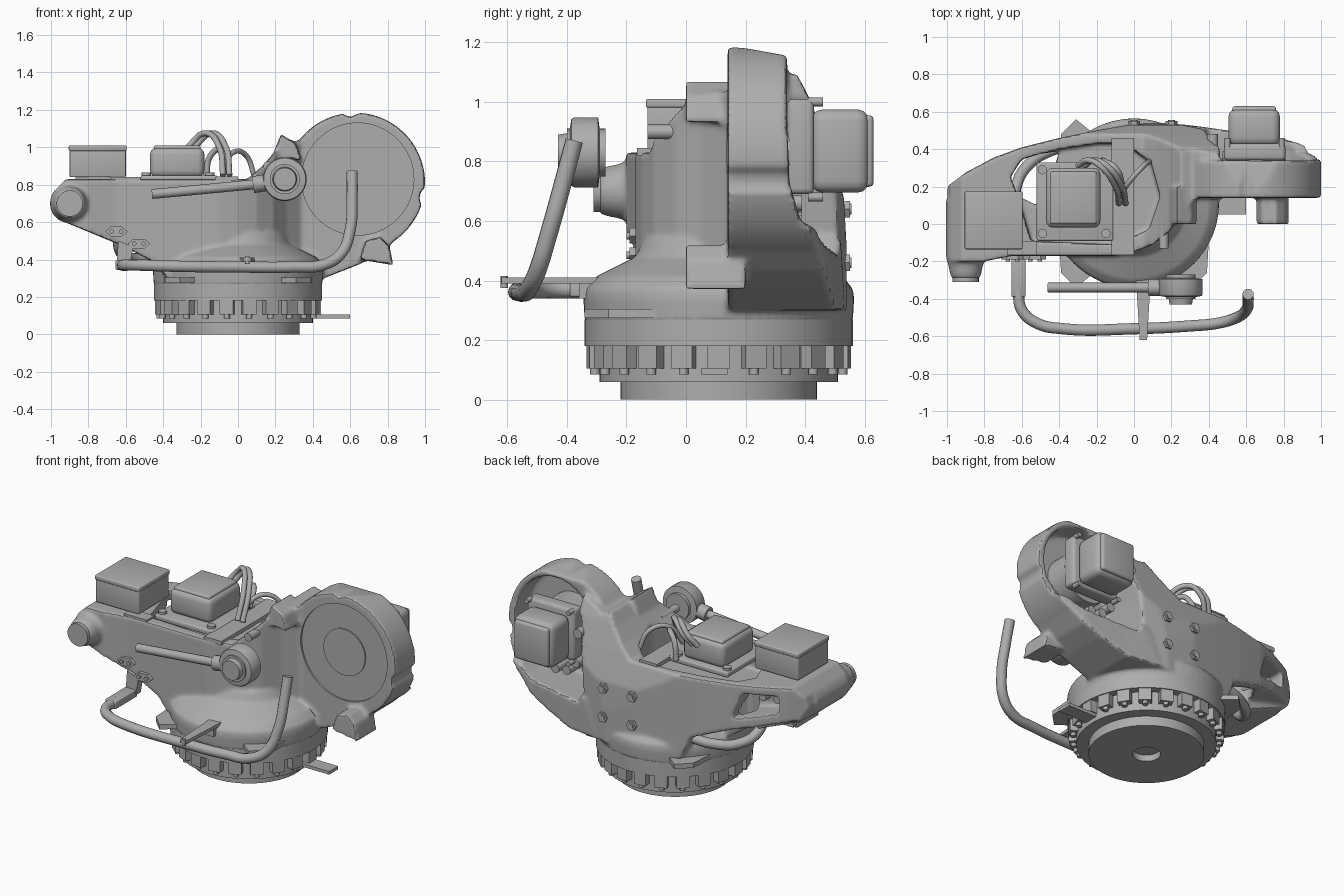
import bpy, bmesh, math
from mathutils import Matrix, Vector

if "Cube" in bpy.data.objects:
    bpy.data.objects.remove(bpy.data.objects["Cube"])

grey = bpy.data.materials.new("cast_grey")
grey.use_nodes = True
grey.diffuse_color = (0.42, 0.42, 0.42, 1)
grey.node_tree.nodes["Principled BSDF"].inputs["Base Color"].default_value = (0.42, 0.42, 0.42, 1)
Y_AXIS = Matrix.Rotation(-math.pi / 2, 4, 'X')   # turns +z into +y


def make(name, bm):
    bmesh.ops.remove_doubles(bm, verts=bm.verts, dist=1e-5)
    bmesh.ops.recalc_face_normals(bm, faces=bm.faces)
    me = bpy.data.meshes.new(name)
    bm.to_mesh(me)
    bm.free()
    me.materials.append(grey)
    ob = bpy.data.objects.new(name, me)
    bpy.context.collection.objects.link(ob)
    return ob


def prism(name, pts, lo, hi, axis):
    """Extrude a 2D outline along the given axis."""
    place = {'x': lambda p, d: (d, *p), 'y': lambda p, d: (p[0], d, p[1]),
             'z': lambda p, d: (*p, d)}[axis]
    bm = bmesh.new()
    a = [bm.verts.new(place(p, lo)) for p in pts]
    b = [bm.verts.new(place(p, hi)) for p in pts]
    bm.faces.new(a)
    bm.faces.new(b[::-1])
    for i in range(len(pts)):
        j = (i + 1) % len(pts)
        bm.faces.new((a[i], b[i], b[j], a[j]))
    return make(name, bm)


def lathe(name, profile, at, turn=Matrix(), n=64):
    """Revolve (radius, height) pairs."""
    bm = bmesh.new()
    vs = [bm.verts.new((r, 0, h)) for r, h in profile]
    es = [bm.edges.new(e) for e in zip(vs, vs[1:])]
    bmesh.ops.spin(bm, geom=vs + es, cent=(0, 0, 0), axis=(0, 0, 1),
                   angle=2 * math.pi, steps=n)
    bm.transform(Matrix.Translation(at) @ turn)
    return make(name, bm)


def rod(name, at, r, length, turn=Matrix(), n=32):
    return lathe(name, [(0, 0), (r, 0), (r, length), (0, length)], at, turn, n)


def box(name, lo, hi, bevel=0.0, turn=Matrix()):
    bm = bmesh.new()
    lo, hi = Vector(lo), Vector(hi)
    bmesh.ops.create_cube(bm, size=1)
    bm.transform(Matrix.Translation((lo + hi) / 2) @ turn @ Matrix.Diagonal((*(hi - lo), 1)))
    if bevel:
        bmesh.ops.bevel(bm, geom=bm.edges[:], offset=bevel, segments=3, profile=0.5, affect='EDGES')
    return make(name, bm)


def apply(ob, mod):
    with bpy.context.temp_override(object=ob, active_object=ob, selected_objects=[ob]):
        bpy.ops.object.modifier_apply(modifier=mod.name)


def boolean(ob, op, *tools):
    for t in tools:
        m = ob.modifiers.new("cut", 'BOOLEAN')
        m.operation, m.object, m.solver = op, t, 'EXACT'
        apply(ob, m)
        bpy.data.objects.remove(t)


def tube(name, pts, r):
    cu = bpy.data.curves.new(name, 'CURVE')
    cu.dimensions, cu.bevel_depth, cu.bevel_resolution, cu.use_fill_caps = '3D', r, 4, True
    sp = cu.splines.new('BEZIER')
    sp.bezier_points.add(len(pts) - 1)
    for bp, p in zip(sp.bezier_points, pts):
        bp.co, bp.handle_left_type, bp.handle_right_type = p, 'AUTO', 'AUTO'
    cu.materials.append(grey)
    ob = bpy.data.objects.new(name, cu)
    bpy.context.collection.objects.link(ob)
    bpy.ops.object.select_all(action='DESELECT')
    bpy.context.view_layer.objects.active = ob
    ob.select_set(True)
    bpy.ops.object.convert(target='MESH')


def ellipse(cx, cz, rx, rz, a0=0, a1=360, n=64):
    ts = [math.radians(a0 + (a1 - a0) * i / n) for i in range(n)]
    return [(cx + rx * math.cos(t), cz + rz * math.sin(t)) for t in ts]


# Cast housing: arm, from front, plan and side outlines
body = prism("housing", [(-1, .7), (-.98, .77), (-.92, .83), (.05, .83), (.13, .9), (.2, .98),
                         (.25, 1.05), (.31, 1.03), (.36, 1.06), (.46, 1.1), (.46, .3), (-.38, .3),
                         (-.44, .38), (-.6, .465), (-.95, .61)], -.5, .8, 'y')
plan = prism("plan", [(-1, -.2), (-1, .2), (-.9, .275), (-.75, .355), (-.6, .41), (-.4, .46),
                      (-.2, .5), (0, .535), (.2, .54), (.36, .51), (.47, .45), (.47, .16),
                      (.34, .14), (.26, .06), (.19, -.04), (.1, -.11), (0, -.15), (-.1, -.17),
                      (-.65, -.17), (-.8, -.2)], 0, 2, 'z')
lean = prism("lean", [(-.3, .2), (-.3, .83), (-.17, .83), (0, 1.06), (.36, 1.12), (.42, 1.0),
                      (.475, .85), (.53, .68), (.54, .5), (.54, .2)], -2, 2, 'x')
boolean(body, 'INTERSECT', plan, lean)
underside = prism("underside", [(-1.1, .2), (-1.1, .62), (-.92, .62), (-.6, .54), (-.36, .45),
                                (-.25, .2)], .22, .8, 'y')
boolean(body, 'DIFFERENCE', underside)

# Cast housing: round shoulder plate leaning into the base
shoulder = prism("shoulder", ellipse(.625, .81, .375, .375, -55, 150) +
                 [(.22, .9), (.2, .3), (.46, .3), (.65, .375), (.76, .43)], .14, .8, 'y')
side = prism("side", [(.1, .2), (.1, 1.19), (.2, 1.18), (.34, 1.155), (.34, .9), (.35, .72),
                      (.385, .6), (.52, .53), (.54, .2)], -1, 2, 'x')
rear = prism("rear", [(.1, .1), (.1, .54), (.2, .54), (.36, .52), (.5, .5), (.75, .47),
                      (.95, .41), (1.01, .34), (1.01, .1)], 0, 2, 'z')
boolean(shoulder, 'INTERSECT', side, rear)
dome = lathe("dome", [(0, .26), (.45, .26), (.455, .34), (.45, .375), (.41, .415), (.34, .45),
                      (.28, .48), (.25, .54), (0, .54)], (0, .11, 0))
end_boss = lathe("end_boss", [(0, 0), (.075, 0), (.085, .03), (.09, .06), (.105, .11), (.105, .42),
                              (0, .42)], (-.9, -.29, .7), Y_AXIS)
neck = prism("neck", [(.18, .95), (.23, 1.07), (.31, 1.02), (.34, .93)], .0, .2, 'y')
lower_lug = prism("lower_lug", [(.65, .4), (.83, .37), (.81, .47), (.76, .52), (.68, .5)], .0, .2, 'y')
boolean(body, 'UNION', shoulder, dome, end_boss, neck, lower_lug)

# Openings: drive well, through gap, rear hollow, rim notches, arm slot
well = prism("well", [(-.6, .345), (-.66, .25), (-.62, .15), (-.55, -.09), (-.1, -.11), (.08, -.03),
                      (.14, .15), (.09, .33), (-.05, .43), (-.2, .43), (-.4, .4)], .68, 2, 'z')
gap = prism("gap", [(-.6, .345), (-.66, .25), (-.62, .15), (-.52, .1), (-.45, .22),
                    (-.4, .39), (-.5, .375)], 0.2, 1, 'z')
hollow = prism("hollow", ellipse(.675, .82, .275, .31, -75, 165) + [(.38, .75), (.36, .56), (.4, .49)],
               .2, 1, 'y')
slot = prism("slot", [(-.85, .67), (-.85, .77), (-.66, .775), (-.6, .61)], .18, .6, 'y')
notches = [rod("notch", (x, 0, z), .06, 1, Y_AXIS) for x, z in ((.6, 1.225), (1.03, .73))]
boolean(body, 'DIFFERENCE', well, gap, hollow, slot, *notches)

# Fillet the casting, then machine the flat front recess
m = body.modifiers.new("fuse", 'REMESH')
m.mode, m.voxel_size = 'VOXEL', .011
apply(body, m)
m = body.modifiers.new("fillet", 'SMOOTH')
m.factor, m.iterations = .5, 5
apply(body, m)
boolean(body, 'DIFFERENCE', prism("recess", ellipse(.64, .83, .3, .3), .1, .15, 'y'))

# Turntable base
lathe("base_ring", [(0, .04), (.08, .04), (.08, 0), (.33, 0), (.33, .06), (.4, .06), (.4, .18),
                    (.45, .18), (.45, .27), (0, .27)], (0, .11, 0))
for i in range(22):
    spin = Matrix.Rotation(i * math.tau / 22, 4, 'Z')
    c = Vector((0, .11, 0))
    p = c + spin @ Vector((.41, 0, .145))
    h = Vector((.033, .037, .04))
    box("ring_tooth", p - h, p + h, 0, spin)
    q = c + spin @ Vector((.42, 0, .085))
    rod("ring_bolt", q, .016, .03, n=12)
for sx, sy in ((-1, -1), (1, -1), (-1, 1)):
    prism("corner_tab", [(sx * .2, .11 + sy * .36), (sx * .31, .11 + sy * .45),
                         (sx * .39, .11 + sy * .37), (sx * .4, .11 + sy * .2)], .275, .305, 'z')
box("stop_tab", (.4, .05, .085), (.6, .14, .105))

# Shoulder hub
rod("shoulder_hub", (.64, .143, .83), .145, .02, Y_AXIS, 48)

# Upright motor with mounting plates
box("motor_plate", (-.52, -.09, .815), (-.11, .33, .85), .01)
box("motor_body", (-.47, -.02, .84), (-.18, .3, .998), .035)
box("motor_cap", (-.45, .0, .96), (-.2, .28, 1.01), .012)
box("cross_plate", (-.12, -.165, .82), (0, .46, .845))
for x in (-.49, -.15):
    for y in (-.05, .29):
        rod("plate_bolt", (x, y, .84), .025, .025, n=12)

# Control box on the arm end
box("control_box", (-.9, -.13, .84), (-.6, .17, .985), .006)
box("control_box_lid", (-.905, -.135, .98), (-.595, .175, 1.01), .008)
box("box_foot", (-.87, -.1, .81), (-.63, .14, .85))
box("box_bracket", (-.68, -.165, .815), (-.52, -.09, .84))

# Rear motor in the hollow
box("rear_motor_flange", (.48, .34, .69), (.81, .43, 1.01), .02)
box("rear_motor_body", (.505, .42, .695), (.78, .615, .975), .04)
box("rear_motor_cap", (.525, .58, .715), (.76, .63, .955), .015)
rod("rear_motor_mount", (.64, .19, .83), .17, .16, Y_AXIS)
for x in (.5, .79):
    for z in (.68, 1.0):
        rod("rear_motor_bolt", (x, .41, z), .015, .05, Y_AXIS, 12)
for x, z in ((.5, .66), (.56, .6), (.64, .59)):
    rod("plug", (x, .19, z), .028, .2, Y_AXIS, 16)

# Cables
for d in (0, .035):
    tube("motor_cable", [(-.3 + d, .31, .95), (-.25 + d, .34, 1.02), (-.18 + d, .31, 1.075),
                         (-.1 + d, .2, 1.0), (-.08 + d, .11, .85)], .016)
tube("loop_cable", [(-.17, .34, .84), (-.15, .33, .95), (-.1, .3, .99), (-.06, .2, .9)], .016)
tube("side_cable", [(-.08, .14, .85), (-.03, .22, .97), (.04, .3, .96), (.09, .34, .84)], .014)
tube("arm_hose", [(-.3, .42, .43), (-.45, .39, .41), (-.58, .3, .41), (-.635, .18, .46),
                  (-.63, .1, .58)], .03)

# Front hand wheel with pointer rod
lathe("front_disc", [(0, 0), (.06, 0), (.065, .03), (.08, .03), (.08, .04), (.112, .045), (.117, .055),
                     (.117, .135), (.08, .14), (.08, .16), (0, .16)], (.25, -.43, .83), Y_AXIS)
tube("pointer_rod", [(-.46, -.34, .75), (-.16, -.34, .778), (.12, -.34, .805)], .026)
tube("pointer_socket", [(.08, -.34, .80), (.18, -.34, .815)], .045)

# Guard rail and brackets
tube("guard_rail", [(-.62, -.34, .37), (-.6, -.46, .37), (-.52, -.53, .37), (-.38, -.56, .365),
                    (0, -.56, .36), (.3, -.545, .36), (.45, -.53, .37), (.55, -.5, .43),
                    (.6, -.46, .56), (.61, -.41, .74), (.61, -.375, .87)], .03)
box("rail_bracket", (-.655, -.39, .345), (-.58, -.17, .395), .008)
prism("rail_hanger", [(-.65, .36), (-.58, .36), (-.56, .47), (-.64, .5)], -.19, -.14, 'y')
prism("rail_strip", [(.01, -.28), (.09, -.28), (.07, -.62), (.03, -.62)], .39, .41, 'z')
box("rail_clamp", (.02, -.36, .34), (.08, -.26, .4))
rod("rail_stud", (.05, -.61, .375), .012, .04, n=12)

# Small fittings
for x, z in ((-.65, .55), (-.53, .485)):
    prism("hex_plate", ellipse(x, z, .06, .03, 0, 360, 6), -.19, -.16, 'y')
    for d in (-.025, .025):
        rod("hex_plate_bolt", (x + d, -.2, z), .012, .03, Y_AXIS, 12)
for x in (0, .2):
    for z in (.46, .64):
        rod("rear_bolt", (x, .5, z), .032, .05, Y_AXIS, 6)
        rod("rear_bolt_pin", (x, .54, z), .018, .015, Y_AXIS, 12)
rod("end_cap", (-.9, -.31, .7), .07, .05, Y_AXIS)
rod("side_peg", (.16, -.13, .9), .025, .17, Y_AXIS, 16)
rod("top_peg", (.42, .4, .9), .03, .08, Y_AXIS, 16)
for x, z in ((-.8, .72), (-.7, .71)):
    rod("slot_bolt", (x, .14, z), .025, .1, Y_AXIS, 12)

# Smooth shading with sharp edges kept
bpy.ops.object.select_all(action='DESELECT')
for ob in bpy.context.collection.objects:
    if ob.type == 'MESH':
        ob.select_set(True)
        bpy.context.view_layer.objects.active = ob
bpy.ops.object.shade_smooth_by_angle(angle=math.radians(35))
